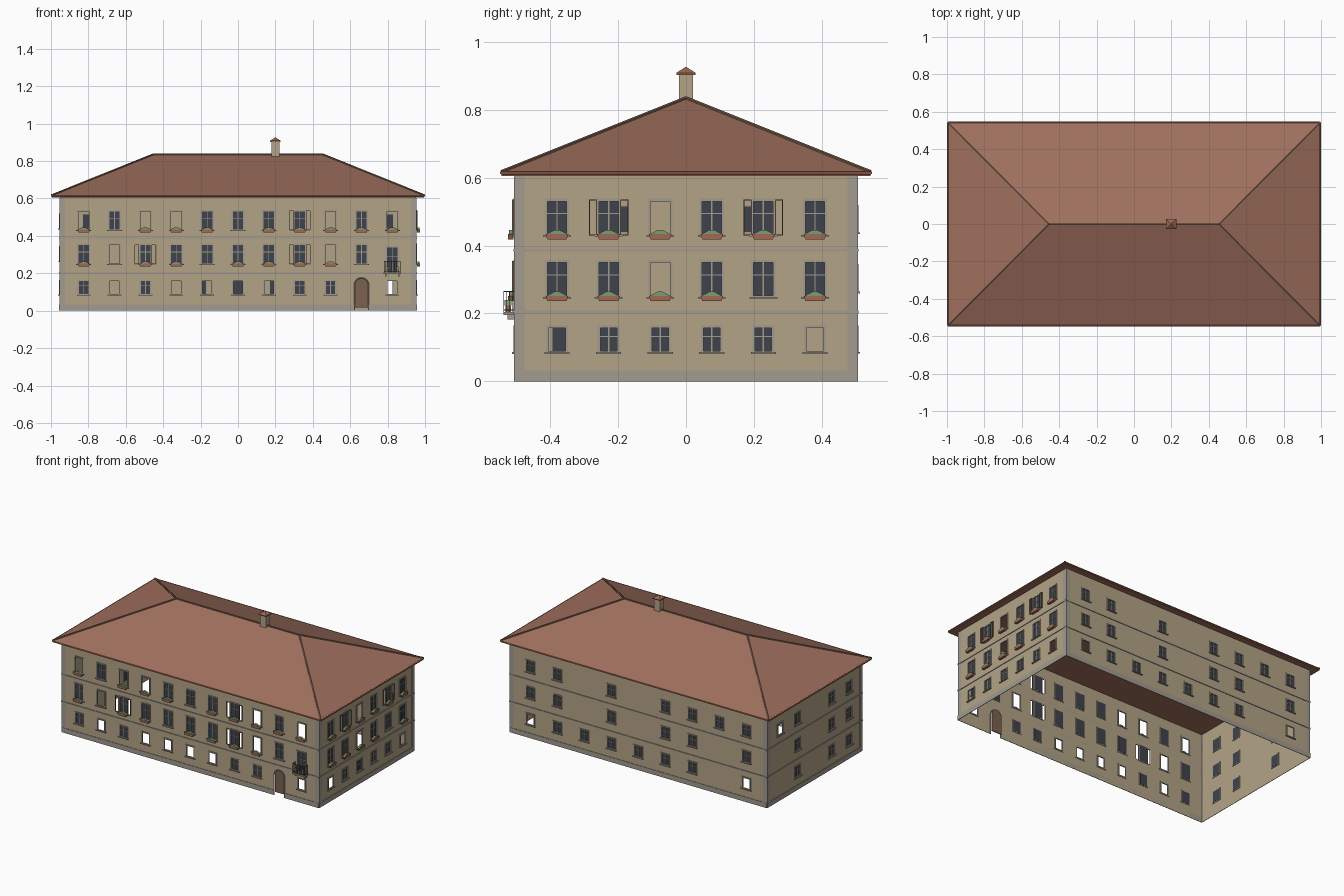
import bpy, bmesh, math
from mathutils import Matrix, Vector

if "Cube" in bpy.data.objects:
    bpy.data.objects.remove(bpy.data.objects["Cube"])

COL = {
    "wall": (.45, .37, .24, 1), "trim": (.36, .33, .28, 1), "roof": (.35, .16, .11, 1),
    "dark": (.05, .035, .03, 1), "glass": (.05, .055, .07, 1), "clay": (.35, .14, .09, 1),
    "leaf": (.2, .33, .17, 1), "wood": (.2, .12, .08, 1),
}
parts = {}


def part(name, col):
    """bmesh that collects all geometry of one named part"""
    if name not in parts:
        parts[name] = (bmesh.new(), col)
    return parts[name][0]


def box(bm, M, u, y, z, top=1.0, bottom=1.0):
    """box in wall space (u along, -y outward, z up), optionally tapered along u"""
    c = sum(u) / 2
    vs = []
    for zz, s in ((z[0], bottom), (z[1], top)):
        for uu, yy in ((u[0], y[0]), (u[1], y[0]), (u[1], y[1]), (u[0], y[1])):
            vs.append(bm.verts.new(M @ Vector((c + (uu - c) * s, yy, zz))))
    for f in ((3, 2, 1, 0), (4, 5, 6, 7), (0, 1, 5, 4), (1, 2, 6, 5), (2, 3, 7, 6), (3, 0, 4, 7)):
        bm.faces.new([vs[i] for i in f])


def ring(bm, M, u, z, w, y):
    """rectangular frame lying just outside the given opening edges"""
    box(bm, M, (u[0] - w, u[0] + w / 2), y, (z[0] - w, z[1] + w))
    box(bm, M, (u[1] - w / 2, u[1] + w), y, (z[0] - w, z[1] + w))
    box(bm, M, u, y, (z[1] - w / 2, z[1] + w))
    box(bm, M, u, y, (z[0] - w, z[0] + w / 2))


def rod(bm, a, b, r, n=6):
    a, b = Vector(a), Vector(b)
    d = b - a
    M = Matrix.Translation((a + b) / 2) @ d.to_track_quat('Z', 'Y').to_matrix().to_4x4()
    bmesh.ops.create_cone(bm, cap_ends=True, segments=n, radius1=r, radius2=r, depth=d.length, matrix=M)


def wall(name, M, half, holes):
    """flat sheet split at the opening edges, openings left out"""
    bm = part(name, "wall")
    us = sorted({-half, half} | {round(v, 4) for h in holes for v in h[:2]})
    zs = sorted({0, .605} | {round(v, 4) for h in holes for v in h[2:]})
    grid = {(u, z): bm.verts.new(M @ Vector((u, 0, z))) for u in us for z in zs}
    for u0, u1 in zip(us, us[1:]):
        for z0, z1 in zip(zs, zs[1:]):
            cu, cz = (u0 + u1) / 2, (z0 + z1) / 2
            if not any(h[0] < cu < h[1] and h[2] < cz < h[3] for h in holes):
                bm.faces.new([grid[u0, z0], grid[u1, z0], grid[u1, z1], grid[u0, z1]])


def window(M, side, c, z, w, kind, planter):
    """kind: g glazed, o open, s glazed with hollow side shutters; returns the opening"""
    u = (c - w / 2, c + w / 2)
    ring(part(side + "_window_surrounds", "trim"), M, u, z, .005, (-.004, .004))
    box(part(side + "_window_sills", "trim"), M, (u[0] - .01, u[1] + .01), (-.009, .002), (z[0] - .006, z[0] - .001))
    if kind != "o":
        box(part(side + "_window_glass", "glass"), M, u, (.003, .005), z)
        bars = part(side + "_window_bars", "trim")
        box(bars, M, (c - .002, c + .002), (.000, .003), z)
        h = z[0] + (z[1] - z[0]) * .62
        box(bars, M, u, (.000, .003), (h - .0015, h + .0015))
    hole = u
    if kind == "s":
        hole = (c - .056, c + .056)
        for s in ((hole[0], u[0] - .005), (u[1] + .005, hole[1])):
            ring(part(side + "_shutters", "wood"), M, s, z, .002, (-.008, -.004))
    if planter:
        box(part(side + "_planters", "clay"), M, (c - .034, c + .034), (-.02, -.004), (z[0] - .014, z[0] + .002), bottom=.82)
        box(part(side + "_plants", "leaf"), M, (c - .03, c + .03), (-.018, -.006), (z[0] + .002, z[0] + .014), top=.25)
    return (*hole, *z)


def side_matrix(deg, dist):
    return Matrix.Rotation(math.radians(deg), 4, 'Z') @ Matrix.Translation((0, -dist, 0))


HX, HY = .953, .504
GROUND, MID, TOP = (.087, .16), (.25, .353), (.432, .533)
F, R, B, L = (side_matrix(0, HY), side_matrix(90, HX), side_matrix(180, HY), side_matrix(270, HX))

# front windows: one letter per column, capitals carry planters, '-' is skipped
def rows(M, side, cols, table):
    out = []
    for z, w, line in table:
        for c, k in zip(cols, line):
            if k != "-":
                out.append(window(M, side, c, z, w, k.lower(), k.isupper()))
    return out


front = rows(F, "front", [-.825 + .165 * i for i in range(11)],
             [(GROUND, .054, "gogoooogg-o"), (MID, .06, "GoSGgGGSOg-"), (TOP, .06, "OgOOGgGSOGO")])
right = rows(R, "right", [-.38 + .152 * i for i in range(6)],
             [(GROUND, .054, "oggggo"), (MID, .062, "GGOGgG"), (TOP, .062, "GSOGSG")])
small = [(.088, .16), (.265, .34), (.44, .515)]
back = rows(B, "back", [-.8 + .2 * i for i in range(9)],
            [(small[0], .056, "ogggggg-o"), (small[1], .056, "gg-g-gg-g"), (small[2], .056, "gg-g-gggg")])
left = rows(L, "left", [-.365, -.18, .18, .365],
            [(small[0], .056, "-ggg"), (small[1], .056, "-ggg"), (small[2], .056, "oggg")])

# balcony door
bal = window(F, "front", .825, (.205, .34), .062, "g", False)
front.append(bal)

# arched entrance: opening, spandrels, leaf and surround
DC, DW, SPRING = .66, .038, .137
front.append((DC - DW, DC + DW, 0, SPRING + DW))
N = 12
arc = [(DC - DW * math.cos(math.pi * i / N), SPRING + DW * math.sin(math.pi * i / N)) for i in range(N + 1)]

wall("front_wall", F, HX, front)
wall("back_wall", B, HX, back)
wall("right_wall", R, HY, right)
wall("left_wall", L, HY, left)

bm = part("front_wall", "wall")
for (a, za), (b, zb) in zip(arc, arc[1:]):
    t = SPRING + DW
    pts = [(a, za), (b, zb), (b, t), (a, t)]
    pts = [p for i, p in enumerate(pts) if not any(abs(p[1] - q[1]) + abs(p[0] - q[0]) < 1e-6 for q in pts[:i])]
    bm.faces.new([bm.verts.new(F @ Vector((u, 0, z))) for u, z in pts])
bm = part("entrance_door", "wood")
f = bm.faces.new([bm.verts.new(F @ Vector((u, .006, z))) for u, z in [(DC + DW, .018), (DC - DW, .018)] + arc])
bmesh.ops.translate(bm, vec=(0, .006, 0), verts=[
    v for v in bmesh.ops.extrude_face_region(bm, geom=[f])["geom"] if isinstance(v, bmesh.types.BMVert)])
bm = part("entrance_surround", "trim")
path = [(DC - DW, 0)] + arc + [(DC + DW, 0)]
for p, q in zip(path, path[1:]):
    rod(bm, F @ Vector((p[0], 0, p[1])), F @ Vector((q[0], 0, q[1])), .003, 4)

# plinth, string courses and corner strips on every side
for M, half, name in ((F, HX, "front"), (B, HX, "back"), (R, HY, "right"), (L, HY, "left")):
    spans = [(-half, half)] if name != "front" else [(-half, DC - DW), (DC + DW, half)]
    for s in spans:
        box(part("plinth", "trim"), M, s, (-.003, 0), (0, .032))
    for z in (.2, .382):
        sp = [(-half, half)] if z > .3 or name != "front" else [(-half, .794), (.856, half)]
        for s in sp:
            box(part("string_courses", "trim"), M, s, (-.004, 0), (z, z + .008))
    for s in (-1, 1):
        box(part("corner_strips", "trim"), M, sorted((s * half, s * (half - .028))), (-.002, 0), (.032, .603))

# balcony: slab, brackets, railing and pots
box(part("balcony_slab", "trim"), F, (.778, .872), (-.034, 0), (.195, .204))
for u in (.79, .86):
    box(part("balcony_brackets", "trim"), F, (u - .004, u + .004), (-.022, 0), (.182, .195))
rail = part("balcony_railing", "dark")
for z in (.21, .264):
    box(rail, F, (.78, .87), (-.034, -.031), (z - .0015, z + .0015))
    for u in (.78, .867):
        box(rail, F, (u, u + .003), (-.034, 0), (z - .0015, z + .0015))
for i in range(10):
    u = .78 + .0096 * i
    box(rail, F, (u, u + .002), (-.034, -.032), (.204, .264))
for i in range(1, 4):
    for u in (.78, .868):
        box(rail, F, (u, u + .002), (-.034 + .009 * i, -.032 + .009 * i), (.204, .264))
for u in (.79, .845):
    box(part("balcony_pots", "clay"), F, (u, u + .016), (-.028, -.012), (.204, .224), bottom=.75)
    box(part("balcony_plants", "leaf"), F, (u - .002, u + .018), (-.03, -.01), (.224, .24), top=.4)

# hipped roof with flat soffit and low fascia
EX, EY, RX, RZ, Z0, Z1 = .995, .543, .455, .834, .605, .617
bm = part("roof", "roof")
cor = [(-EX, -EY), (EX, -EY), (EX, EY), (-EX, EY)]
lo = [bm.verts.new((x, y, Z0)) for x, y in cor]
hi = [bm.verts.new((x, y, Z1)) for x, y in cor]
ra, rb = bm.verts.new((-RX, 0, RZ)), bm.verts.new((RX, 0, RZ))
bm.faces.new(lo[::-1])
for i in range(4):
    j = (i + 1) % 4
    bm.faces.new([lo[i], lo[j], hi[j], hi[i]])
for fv in ((hi[0], hi[1], rb, ra), (hi[1], hi[2], rb), (hi[2], hi[3], ra, rb), (hi[3], hi[0], ra)):
    bm.faces.new(fv)

# ridge and hip tiles, eave edge
bm = part("ridge_tiles", "wood")
rod(bm, (-RX, 0, RZ), (RX, 0, RZ), .006)
for x, y in cor:
    rod(bm, (x, y, Z1), (math.copysign(RX, x), 0, RZ), .006)
bm = part("eave_edge", "clay")
for i in range(4):
    rod(bm, (*cor[i], Z1 - .003), (*cor[(i + 1) % 4], Z1 - .003), .005)

# chimney and its pyramid cap
C = Matrix.Translation((.2, 0, 0))
box(part("chimney", "wall"), C, (-.021, .021), (-.021, .021), (.8, .905))
box(part("chimney_cap", "clay"), C, (-.028, .028), (-.028, .028), (.903, .909))
bmesh.ops.create_cone(part("chimney_cap", "clay"), cap_ends=True, segments=4, radius1=.039, radius2=0, depth=.018,
                      matrix=Matrix.Translation((.2, 0, .918)) @ Matrix.Rotation(math.pi / 4, 4, 'Z'))

mats = {}
for k, c in COL.items():
    mats[k] = bpy.data.materials.new(k)
    mats[k].diffuse_color = c
for name, (bm, col) in parts.items():
    if not name.endswith("_wall"):
        bmesh.ops.recalc_face_normals(bm, faces=bm.faces)
    me = bpy.data.meshes.new(name)
    bm.to_mesh(me)
    bm.free()
    me.materials.append(mats[col])
    bpy.context.collection.objects.link(bpy.data.objects.new(name, me))

for m in bpy.data.materials:
    if m.users and not m.is_grease_pencil:
        m.use_nodes = True
        m.node_tree.nodes["Principled BSDF"].inputs["Base Color"].default_value = m.diffuse_color
